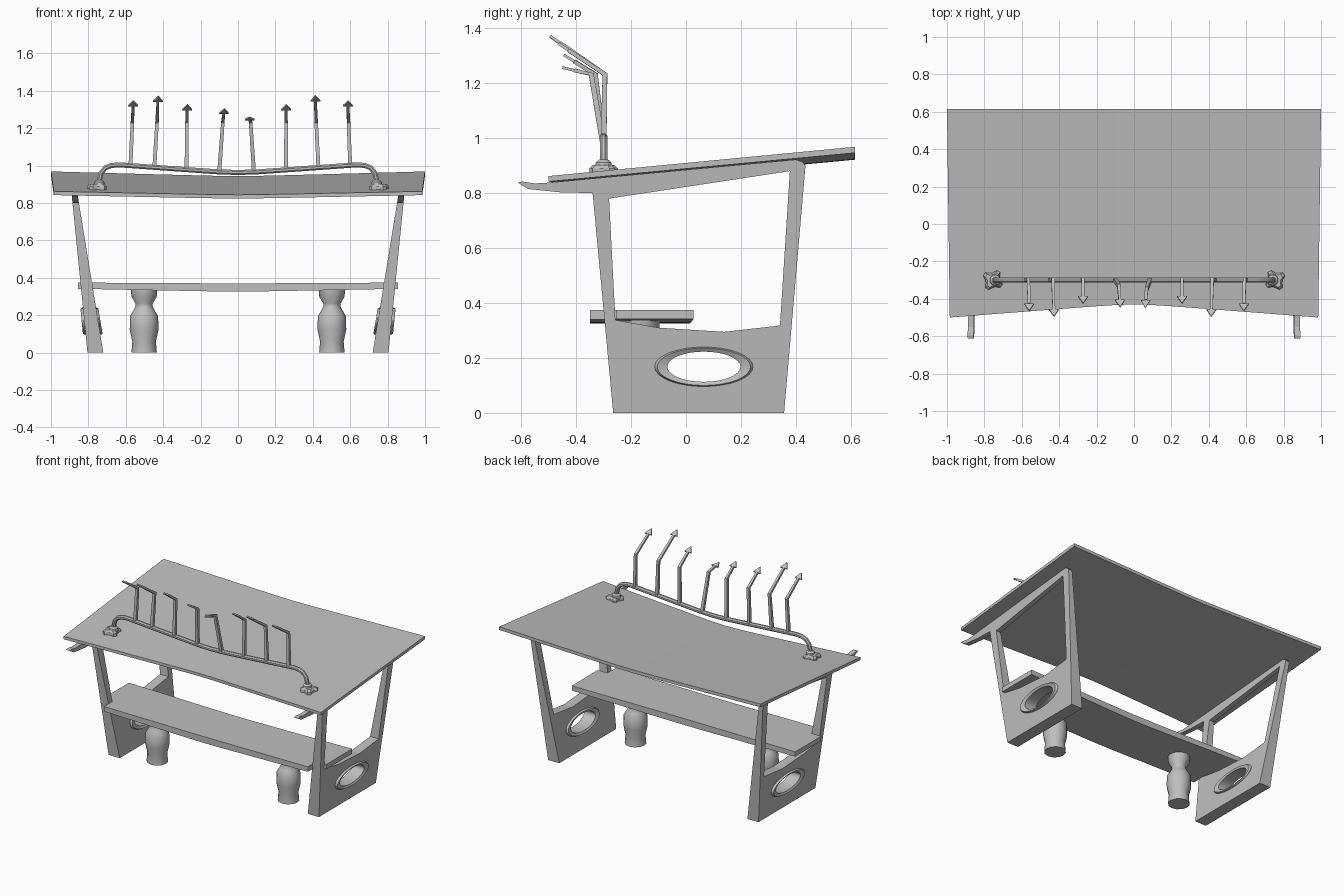
import bpy, bmesh, math
from mathutils import Vector

cube = bpy.data.objects.get("Cube")
if cube:
    bpy.data.objects.remove(cube, do_unlink=True)

GREY = (0.52, 0.52, 0.52, 1)
grey = bpy.data.materials.new("light grey")
grey.use_nodes = True
grey.diffuse_color = GREY
bsdf = next(n for n in grey.node_tree.nodes if n.type == 'BSDF_PRINCIPLED')
bsdf.inputs["Base Color"].default_value = GREY


def loft(name, rings, closed=False, smooth=False, mirror=False):
    """Skin equal-sized point rings into a solid; closed joins last to first."""
    bm = bmesh.new()
    loops = [[bm.verts.new(p) for p in ring] for ring in rings]
    n = len(loops[0])
    pairs = list(zip(loops, loops[1:]))
    if closed:
        pairs.append((loops[-1], loops[0]))
    else:
        bm.faces.new(loops[0])
        bm.faces.new(loops[-1])
    for a, b in pairs:
        for i in range(n):
            j = (i + 1) % n
            bm.faces.new((a[i], a[j], b[j], b[i]))
    bmesh.ops.recalc_face_normals(bm, faces=bm.faces)
    mesh = bpy.data.meshes.new(name)
    bm.to_mesh(mesh)
    bm.free()
    mesh.materials.append(grey)
    obj = bpy.data.objects.new(name, mesh)
    bpy.context.collection.objects.link(obj)
    if smooth:
        activate(obj)
        bpy.ops.object.shade_smooth_by_angle(angle=math.radians(40))
    if mirror:
        obj.modifiers.new("Mirror", 'MIRROR')
    return obj


def activate(obj):
    bpy.ops.object.select_all(action='DESELECT')
    obj.select_set(True)
    bpy.context.view_layer.objects.active = obj


def cut(obj, cutter):
    activate(obj)
    mod = obj.modifiers.new("Cut", 'BOOLEAN')
    mod.operation = 'DIFFERENCE'
    mod.solver = 'EXACT'
    mod.object = cutter
    bpy.ops.object.modifier_apply(modifier=mod.name)
    bpy.data.objects.remove(cutter, do_unlink=True)


def tube(name, path, radii, sides, smooth=False):
    """Sweep a regular polygon along a path."""
    path = [Vector(p) for p in path]
    rings = []
    for i, p in enumerate(path):
        d = (path[min(i + 1, len(path) - 1)] - path[max(i - 1, 0)]).normalized()
        ref = Vector((0, 1, 0)) if abs(d.y) < 0.9 else Vector((0, 0, 1))
        u = d.cross(ref).normalized()
        v = d.cross(u)
        turn = [(k + 0.5) * math.tau / sides for k in range(sides)]
        rings.append([p + radii[i] * (u * math.cos(t) + v * math.sin(t)) for t in turn])
    return loft(name, rings, smooth=smooth)


def bend(x):
    """Soft V: 0 at the middle, 1 at the ends."""
    return (math.sqrt(x * x + 0.01) - 0.1) / 0.905


# Roof: a thin sloping slab with a shallow valley and a bowed front edge
def roof_top(x, y):
    return 0.837 + 0.025 * bend(x) + 0.0955 * (y + 0.5)


columns = [i / 10 for i in range(-10, 11)]
roof_rings = []
for x in columns:
    front, back = -0.43 - 0.07 * bend(x), 0.615
    zf, zb = roof_top(x, front), roof_top(x, back)
    roof_rings.append([(x * 0.985, front, zf - 0.02), (x * 0.985, front, zf),
                       (x, back, zb), (x, back, zb - 0.022)])
loft("roof", roof_rings)


# Side frames: leaning tapered slabs with a large opening and an oval hole
def inner_x(z):
    return 0.72 + 0.163 * z


def outer_x(z):
    return 0.805 + 0.1 * z


outline = [(-0.265, 0), (0.357, 0), (0.435, 0.9), (0.425, 0.913), (0.4, 0.922),
           (-0.5, 0.838), (-0.55, 0.835), (-0.595, 0.842), (-0.612, 0.838),
           (-0.575, 0.815), (-0.46, 0.803), (-0.34, 0.8)]
frame = loft("side_frames", [[(f(z), y, z) for y, z in outline]
                             for f in (inner_x, outer_x)])
opening = [(-0.257, 0.338), (-0.1, 0.31), (0.14, 0.295), (0.342, 0.318),
           (0.378, 0.88), (-0.28, 0.78)]
cut(frame, loft("opening_cutter", [[(x, y, z) for y, z in opening] for x in (0.5, 1.2)]))

turns = [i * math.tau / 32 for i in range(32)]


def oval(t, ry, rz):
    return 0.065 + ry * math.cos(t), 0.168 + rz * math.sin(t)


cut(frame, loft("oval_cutter", [[(x, *oval(t, 0.15, 0.062)) for t in turns]
                                for x in (0.5, 1.2)]))
frame.modifiers.new("Mirror", 'MIRROR')

# Oval rims lining the holes
rim_rings = []
for t in turns:
    wide, mid, slim = oval(t, 0.179, 0.072), oval(t, 0.17, 0.068), oval(t, 0.133, 0.055)
    rim_rings.append([(inner_x(wide[1]) - 0.004, *wide), (outer_x(wide[1]) + 0.004, *wide),
                      (outer_x(mid[1]) + 0.014, *mid), (outer_x(slim[1]) + 0.006, *slim),
                      (inner_x(slim[1]) - 0.006, *slim), (inner_x(mid[1]) - 0.012, *mid)])
loft("oval_rims", rim_rings, closed=True, smooth=True, mirror=True)

# Bench: plank with a sagging underside, notched around the front posts
half = [0, 0.1, 0.25, 0.4, 0.55, 0.7, 0.78, 0.782, 0.855]
bench_rings = []
for x in [-h for h in reversed(half[1:])] + half:
    front = -0.255 if abs(x) > 0.781 else -0.35
    back, low = 0.015 + 0.015 * bend(x), 0.326 + 0.018 * bend(x)
    top = 0.37 + 0.005 * bend(x)
    bench_rings.append([(x, front, low), (x, front, top), (x, back, top), (x, back, low)])
loft("bench", bench_rings)

# Turned bench pedestals
profile = [(0.068, 0), (0.063, 0.06), (0.077, 0.122), (0.075, 0.195), (0.057, 0.225),
           (0.046, 0.246), (0.046, 0.262), (0.068, 0.3), (0.07, 0.336)]
loft("pedestals", [[(0.502 + r * math.cos(k * math.tau / 12),
                     -0.165 + r * math.sin(k * math.tau / 12), z) for k in range(12)]
                   for r, z in profile], smooth=True, mirror=True)

# Pipe rail arched over the roof
RAIL_Y = -0.3
side_path = [(0.74, 0.88), (0.74, 0.925), (0.732, 0.96), (0.71, 0.987), (0.68, 1.0),
             (0.64, 1.004), (0.58, 1.0), (0.3, 0.98), (0.1, 0.966)]
rail_path = [(-x, RAIL_Y, z) for x, z in side_path] + [(0, RAIL_Y, 0.963)] \
    + [(x, RAIL_Y, z) for x, z in reversed(side_path)]
tube("pipe_rail", rail_path, [0.0145] * len(rail_path), 8, smooth=True)


# Rail feet: four-lobed plates with collars
def foot_ring(scale, z):
    ring = []
    for k in range(16):
        t = k * math.tau / 16
        r = scale * (0.048 + 0.012 * math.cos(4 * (t - 0.6)))
        x = 0.755 + r * math.cos(t)
        ring.append((x, RAIL_Y + r * math.sin(t), z))
    return ring


loft("rail_feet", [foot_ring(1, 0.862), foot_ring(1, 0.889), foot_ring(0.75, 0.902)],
     mirror=True)
loft("rail_collars", [[(0.742 + r * math.cos(t), RAIL_Y + r * math.sin(t), z)
                       for t in turns[::2]]
                      for r, z in ((0.03, 0.895), (0.028, 0.912), (0.016, 0.922))],
     smooth=True, mirror=True)

# Bent prongs with flat arrow tips: base x, tip x, bend y, tip y, tip z
prongs = [(-0.575, -0.56, -0.295, -0.465, 1.345), (-0.447, -0.427, -0.295, -0.495, 1.37),
          (-0.275, -0.272, -0.295, -0.425, 1.325), (-0.1, -0.073, -0.33, -0.445, 1.303),
          (0.085, 0.06, -0.345, -0.45, 1.257), (0.257, 0.257, -0.295, -0.425, 1.325),
          (0.43, 0.413, -0.295, -0.495, 1.372), (0.6, 0.587, -0.295, -0.465, 1.345)]
for i, (x0, x1, yb, yt, zt) in enumerate(prongs):
    base = Vector((x0, RAIL_Y, 0.963 + 0.062 * abs(x0)))
    elbow = Vector((x0 + 0.7 * (x1 - x0), yb, 1.232))
    tip = Vector((x1, yt, zt))
    along = (tip - elbow).normalized()
    neck = tip - along * 0.045
    tube(f"prong_{i + 1}", [base, elbow, neck], [0.015, 0.013, 0.01], 4)
    across = Vector((1, 0, 0))
    thick = along.cross(across).normalized() * 0.005
    loft(f"arrow_tip_{i + 1}", [[p + s * thick for p in
                                 (neck - across * 0.026, neck + across * 0.026, tip)]
                                for s in (-1, 1)])
